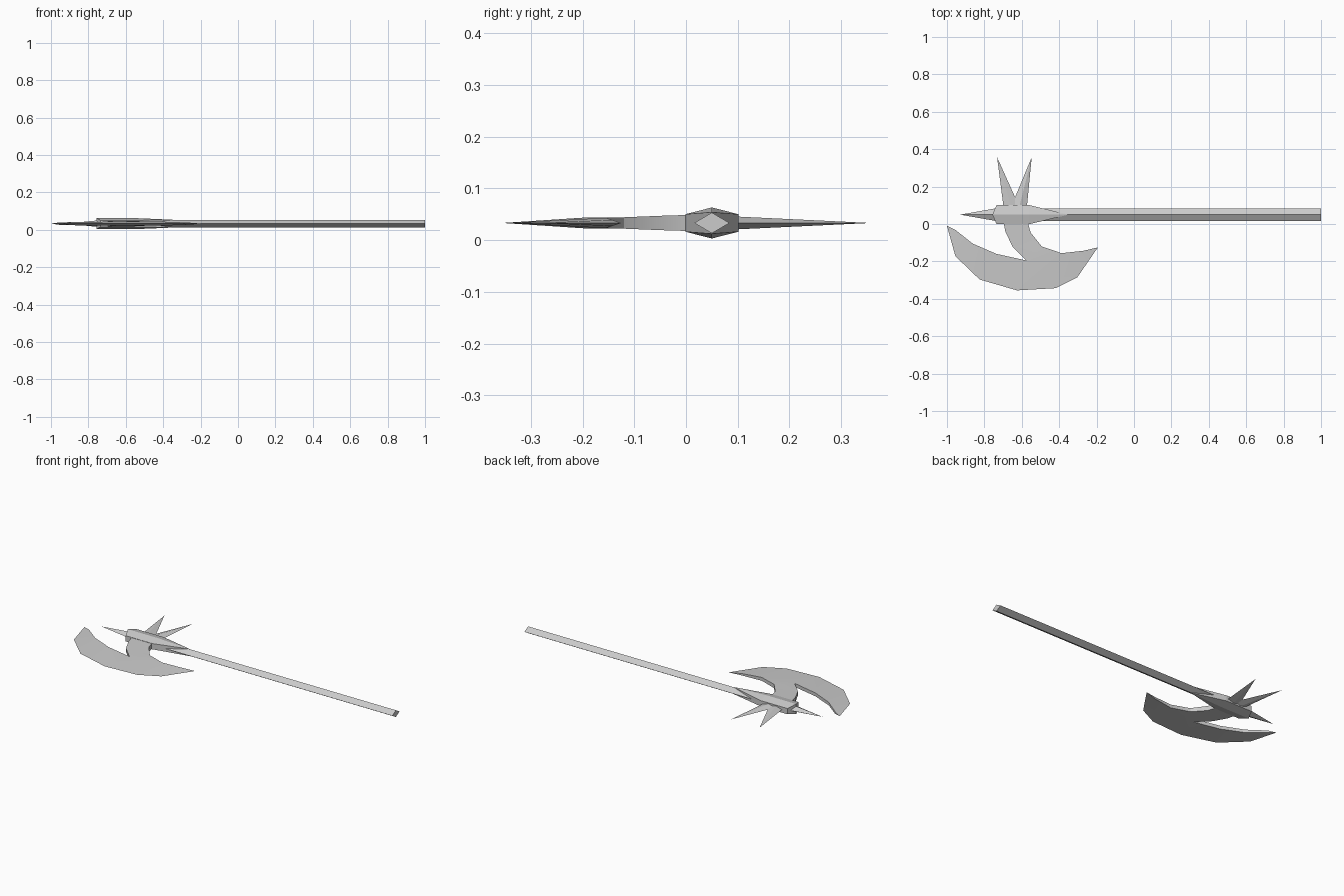
import bpy, bmesh, math
from mathutils import Vector

if "Cube" in bpy.data.objects:
    bpy.data.objects.remove(bpy.data.objects["Cube"])

MID_Y, MID_Z = 0.05, 0.033

steel = bpy.data.materials.new("grey steel")
steel.use_nodes = True
colour = (0.6, 0.6, 0.6, 1)
steel.diffuse_color = colour
steel.node_tree.nodes["Principled BSDF"].inputs["Base Color"].default_value = colour


def finish(name, bm, smooth=False):
    bmesh.ops.recalc_face_normals(bm, faces=bm.faces)
    mesh = bpy.data.meshes.new(name)
    bm.to_mesh(mesh)
    bm.free()
    mesh.materials.append(steel)
    obj = bpy.data.objects.new(name, mesh)
    bpy.context.collection.objects.link(obj)
    if smooth:
        bpy.ops.object.select_all(action="DESELECT")
        obj.select_set(True)
        bpy.context.view_layer.objects.active = obj
        bpy.ops.object.shade_smooth_by_angle(angle=math.radians(30))
    return obj


def diamond(bm, centre, direction, half_width, half_height):
    """Four-sided ring across a horizontal direction."""
    side = Vector((-direction.y, direction.x, 0)).normalized() * half_width
    up = Vector((0, 0, half_height))
    return [bm.verts.new(centre + off) for off in (side, up, -side, -up)]


def diamond_bar(name, start, end, half_width, half_height, pointed):
    bm = bmesh.new()
    start, end = Vector(start), Vector(end)
    ring = diamond(bm, start, end - start, half_width, half_height)
    bm.faces.new(ring)
    if pointed:
        tip = bm.verts.new(end)
        for i in range(4):
            bm.faces.new((ring[i], ring[(i + 1) % 4], tip))
    else:
        far = diamond(bm, end, end - start, half_width, half_height)
        bm.faces.new(far)
        for i in range(4):
            j = (i + 1) % 4
            bm.faces.new((ring[i], ring[j], far[j], far[i]))
    return finish(name, bm)


# Shaft, end spike and the two back spikes
diamond_bar("shaft", (-0.7, MID_Y, MID_Z), (1, MID_Y, MID_Z), 0.034, 0.02, False)
diamond_bar("end_spike", (-0.72, MID_Y, MID_Z), (-0.93, MID_Y, MID_Z), 0.037, 0.02, True)
for name, base_x, tip_x in (("back_spike_outer", -0.655, -0.732), ("back_spike_inner", -0.615, -0.547)):
    diamond_bar(name, (base_x, 0.085, MID_Z), (tip_x, 0.357, MID_Z), 0.042, 0.013, True)

# Collar: ridged block tapering to a point along the shaft
bm = bmesh.new()
ridge = {}
flank = {}
for s in (1, -1):
    ridge[s] = [bm.verts.new((x, MID_Y, MID_Z + s * h))
                for x, h in ((-0.757, 0.03), (-0.56, 0.03), (-0.35, 0.021))]
    for side in (1, -1):
        flank[s, side] = [bm.verts.new((x, MID_Y + side * 0.051, MID_Z + s * 0.017))
                          for x in (-0.735, -0.56)]
for side in (1, -1):
    for s in (1, -1):
        a, b = flank[s, side]
        r0, r1, r2 = ridge[s]
        bm.faces.new((r0, r1, b, a))
        bm.faces.new((r1, r2, b))
    top, low = flank[1, side], flank[-1, side]
    bm.faces.new((top[0], top[1], low[1], low[0]))
    bm.faces.new((ridge[1][0], top[0], low[0], ridge[-1][0]))
    bm.faces.new((top[1], ridge[1][2], ridge[-1][2], low[1]))
finish("collar", bm)

# Axe blade: sharp outer edge, thick inner edge and stalk
edge = [(-1, -0.01), (-0.955, -0.172), (-0.825, -0.297), (-0.625, -0.355),
        (-0.42, -0.343), (-0.303, -0.285), (-0.193, -0.125)]
inner = [(-0.957, -0.03, 0.006), (-0.862, -0.105, 0.009), (-0.735, -0.16, 0.01),
         (-0.575, -0.195, 0.0105), (-0.65, -0.12, 0.011), (-0.688, -0.04, 0.014),
         (-0.7, 0.02, 0.016), (-0.57, 0.02, 0.016), (-0.553, -0.045, 0.014),
         (-0.493, -0.12, 0.011), (-0.388, -0.156, 0.01), (-0.27, -0.143, 0.006)]
bm = bmesh.new()
E = [bm.verts.new((x, y, MID_Z)) for x, y in edge]
sides = []
for s in (1, -1):
    I = [bm.verts.new((x, y, MID_Z + s * h)) for x, y, h in inner]
    for face in ((E[0], E[1], I[0]), (E[1], E[2], I[1], I[0]), (E[2], E[3], I[2], I[1]),
                 (E[3], I[3], I[2]), (E[3], E[4], I[10], I[3]), (I[3], I[10], I[9]),
                 (I[3], I[9], I[4]), (I[4], I[9], I[8], I[5]), (I[5], I[8], I[7], I[6]),
                 (E[4], E[5], I[11], I[10]), (E[5], E[6], I[11])):
        bm.faces.new(face)
    sides.append(I)
up, down = sides
for i in range(len(inner) - 1):
    bm.faces.new((up[i], up[i + 1], down[i + 1], down[i]))
bm.faces.new((E[0], up[0], down[0]))
bm.faces.new((E[6], up[-1], down[-1]))
finish("axe_blade", bm, smooth=True)
